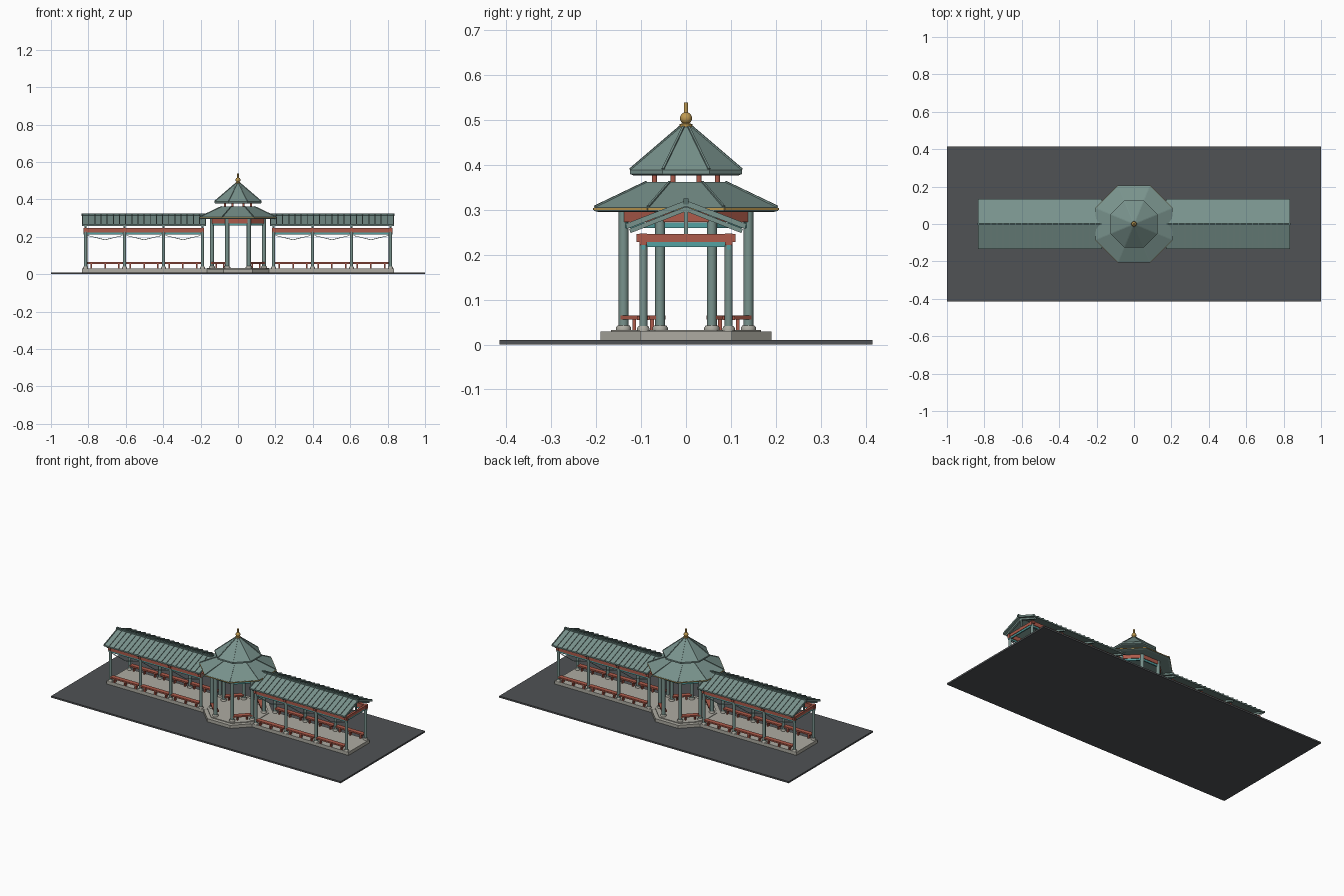
import bpy, bmesh, math
from mathutils import Vector

if "Cube" in bpy.data.objects:
    bpy.data.objects.remove(bpy.data.objects["Cube"])

def mat(name, c):
    m = bpy.data.materials.new(name)
    m.diffuse_color = (*c, 1)
    m.use_nodes = True
    m.node_tree.nodes["Principled BSDF"].inputs["Base Color"].default_value = m.diffuse_color
    return m

GROUND = mat("dark paving", (0.08, 0.085, 0.09))
STONE = mat("pale stone", (0.42, 0.41, 0.36))
GREEN = mat("grey green", (0.19, 0.29, 0.265))
DARK = mat("dark green", (0.10, 0.165, 0.15))
RED = mat("brick red", (0.42, 0.105, 0.07))
TEAL = mat("bright teal", (0.09, 0.36, 0.36))
GOLD = mat("gold", (0.52, 0.32, 0.08))

def finish(name, bm, m, smooth=False):
    bmesh.ops.recalc_face_normals(bm, faces=bm.faces)
    me = bpy.data.meshes.new(name)
    bm.to_mesh(me)
    bm.free()
    me.materials.append(m)
    ob = bpy.data.objects.new(name, me)
    bpy.context.collection.objects.link(ob)
    if smooth:
        bpy.context.view_layer.objects.active = ob
        ob.select_set(True)
        bpy.ops.object.shade_smooth_by_angle(angle=math.radians(40))
        ob.select_set(False)
    return ob

def add_box(bm, x0, x1, y0, y1, z0, z1):
    vs = bmesh.ops.create_cube(bm, size=1)["verts"]
    for v in vs:
        v.co = Vector(((x0, x1)[v.co.x > 0], (y0, y1)[v.co.y > 0], (z0, z1)[v.co.z > 0]))

def add_bar(bm, a, b, width, height):
    """Square bar from a to b, its height kept upright."""
    a, b = Vector(a), Vector(b)
    d = (b - a).normalized()
    side = d.cross(Vector((0, 0, 1))).normalized() * width / 2
    up = side.cross(d).normalized() * height / 2
    rings = [[bm.verts.new(p + s * side + t * up) for s, t in ((-1, -1), (1, -1), (1, 1), (-1, 1))]
             for p in (a, b)]
    for r in rings:
        bm.faces.new(r)
    for i in range(4):
        j = (i + 1) % 4
        bm.faces.new((rings[0][i], rings[0][j], rings[1][j], rings[1][i]))

def add_lathe(bm, prof, n=12, cx=0, cy=0, turn=0.0):
    """Closed stack of n-sided rings given as (radius, z)."""
    rings = [[bm.verts.new((cx + r * math.cos(turn + 2 * math.pi * i / n),
                            cy + r * math.sin(turn + 2 * math.pi * i / n), z)) for i in range(n)]
             for r, z in prof]
    for a, b in zip(rings, rings[1:]):
        for i in range(n):
            j = (i + 1) % n
            bm.faces.new((a[i], a[j], b[j], b[i]))
    bm.faces.new(rings[0])
    bm.faces.new(rings[-1])

K = 1 / math.cos(math.pi / 8)
OCT = math.pi / 8

def octagon(name, prof, m):
    """Octagonal solid, profile given as (distance to flat side, z)."""
    bm = bmesh.new()
    add_lathe(bm, [(r * K, z) for r, z in prof], 8, turn=OCT)
    return finish(name, bm, m)

def corners(apothem):
    return [(apothem * K * math.cos(OCT + i * math.pi / 4),
             apothem * K * math.sin(OCT + i * math.pi / 4)) for i in range(8)]

def ring_bars(name, apothem, z, w, h, m, sides=range(8)):
    bm = bmesh.new()
    c = corners(apothem)
    for i in sides:
        add_bar(bm, (*c[i], z), (*c[(i + 1) % 8], z), w, h)
    return finish(name, bm, m)

# Ground and stone bases
bm = bmesh.new()
add_box(bm, -1, 1, -0.415, 0.415, 0, 0.01)
finish("ground_slab", bm, GROUND)
octagon("pavilion_base", [(0.19, 0.01), (0.19, 0.029)], STONE)
octagon("pavilion_floor", [(0.167, 0.028), (0.167, 0.033)], STONE)
bm = bmesh.new()
for s in (-1, 1):
    add_box(bm, *sorted((s * 0.15, s * 0.835)), -0.102, 0.102, 0.01, 0.03)
finish("corridor_base", bm, STONE)

# Columns and their stone feet
BAYS = [0.19 + i * 0.2083 for i in range(4)]
spots = [(s * x, t * 0.095) for s in (-1, 1) for x in BAYS for t in (-1, 1)]
cols, feet = bmesh.new(), bmesh.new()
for x, y in spots:
    add_lathe(cols, [(0.009, 0.03), (0.009, 0.245)], 12, x, y)
    add_lathe(feet, [(0.014, 0.03), (0.014, 0.036), (0.011, 0.041)], 12, x, y)
for x, y in corners(0.139):
    add_lathe(cols, [(0.011, 0.033), (0.011, 0.298)], 12, x, y)
    add_lathe(feet, [(0.017, 0.033), (0.017, 0.038), (0.013, 0.043)], 12, x, y)
finish("columns", cols, GREEN, True)
finish("column_feet", feet, STONE, True)

# Pavilion beams, benches and upper posts
ring_bars("pavilion_beam", 0.139, 0.285, 0.014, 0.025, RED)
ring_bars("pavilion_lintel", 0.139, 0.266, 0.008, 0.012, TEAL)
ring_bars("pavilion_bench", 0.135, 0.06, 0.03, 0.009, RED, (0, 2, 4, 6))
bm = bmesh.new()
c = corners(0.135)
for i in (0, 2, 4, 6):
    for t in (0.25, 0.75):
        p = Vector(c[i]).lerp(Vector(c[(i + 1) % 8]), t)
        add_box(bm, p.x - 0.004, p.x + 0.004, p.y - 0.004, p.y + 0.004, 0.033, 0.056)
finish("pavilion_bench_legs", bm, RED)
bm = bmesh.new()
for x, y in corners(0.07):
    add_lathe(bm, [(0.006, 0.355), (0.006, 0.385)], 10, x, y)
finish("upper_posts", bm, RED, True)

# Pavilion roofs with hip ridges and gilded eave
octagon("lower_roof", [(0.195, 0.295), (0.205, 0.298), (0.205, 0.305), (0.088, 0.362)], GREEN)
octagon("upper_roof", [(0.118, 0.377), (0.125, 0.380), (0.125, 0.389), (0.013, 0.485)], GREEN)
ring_bars("gold_eave", 0.205, 0.302, 0.004, 0.004, GOLD)
bm = bmesh.new()
for r0, z0, r1, z1 in ((0.203, 0.307, 0.088, 0.362), (0.124, 0.390, 0.013, 0.485)):
    for a, b in zip(corners(r0), corners(r1)):
        add_bar(bm, (*a, z0), (*b, z1), 0.005, 0.005)
finish("hip_ridges", bm, GREEN)

# Finial
bm = bmesh.new()
ball = [(0.0135 * math.sin(a), 0.504 - 0.0135 * math.cos(a))
        for a in [math.radians(d) for d in range(35, 156, 20)]]
add_lathe(bm, [(0.014, 0.48), (0.014, 0.491), (0.010, 0.492)] + ball + [(0.005, 0.517), (0.005, 0.539)], 16)
finish("finial", bm, GOLD, True)

# Corridor beams, lintels, hanging braces and benches
beam, lintel, brace, bench, legs = [bmesh.new() for _ in range(5)]
for s in (-1, 1):
    x0, x1 = sorted((s * 0.182, s * 0.825))
    for t in (-1, 1):
        y = t * 0.095
        add_box(beam, x0, x1, y - 0.008, y + 0.008, 0.222, 0.247)
        add_box(lintel, x0, x1, y - 0.004, y + 0.004, 0.212, 0.222)
        for a, b in zip(BAYS, BAYS[1:]):
            m = (a + b) / 2
            for e in (a + 0.01, b - 0.01):
                add_bar(brace, (s * e, y, 0.207), (s * m, y, 0.184), 0.003, 0.003)
            add_box(bench, *sorted((s * (a + 0.009), s * (b - 0.009))), y - 0.014, y + 0.014, 0.055, 0.064)
            for k in (0.15, 0.5, 0.85):
                x = s * (a + (b - a) * k)
                add_box(legs, x - 0.004, x + 0.004, y - 0.008, y + 0.008, 0.03, 0.055)
    for x in BAYS:
        add_box(beam, s * x - 0.007, s * x + 0.007, -0.11, 0.11, 0.228, 0.246)
        add_box(lintel, s * x - 0.004, s * x + 0.004, -0.09, 0.09, 0.217, 0.228)
finish("corridor_beams", beam, RED)
finish("corridor_lintels", lintel, TEAL)
finish("corridor_braces", brace, GREEN)
finish("corridor_benches", bench, RED)
finish("corridor_bench_legs", legs, RED)

# Corridor gable roofs with tile ribs, ridge caps and rafters
roof, ribs, ridge, rafters = [bmesh.new() for _ in range(4)]
for s in (-1, 1):
    x0, x1 = s * 0.17, s * 0.835
    for t in (-1, 1):
        add_bar(roof, (x0, t * 0.066, 0.286), (x1, t * 0.066, 0.286), 0.001, 0.001)
        # sloping slab
        q = [(0, 0.317), (t * 0.133, 0.265), (t * 0.133, 0.257), (0, 0.308)]
        ends = [[roof.verts.new((x, y, z)) for y, z in q] for x in (x0, x1)]
        for e in ends:
            roof.faces.new(e)
        for i in range(4):
            j = (i + 1) % 4
            roof.faces.new((ends[0][i], ends[0][j], ends[1][j], ends[1][i]))
        for i in range(21):
            x = s * (0.173 + i * 0.0329)
            add_bar(ribs, (x, 0, 0.3185), (x, t * 0.134, 0.2665), 0.005, 0.005)
        for x in BAYS:
            add_bar(rafters, (s * x, 0, 0.302), (s * x, t * 0.125, 0.253), 0.012, 0.010)
    add_box(ridge, *sorted((x0, s * 0.838)), -0.006, 0.006, 0.312, 0.325)
    for x in BAYS:
        add_box(rafters, s * x - 0.005, s * x + 0.005, -0.005, 0.005, 0.246, 0.305)
finish("corridor_roofs", roof, GREEN)
finish("roof_ribs", ribs, GREEN)
finish("ridge_caps", ridge, DARK)
finish("roof_rafters", rafters, GREEN)
